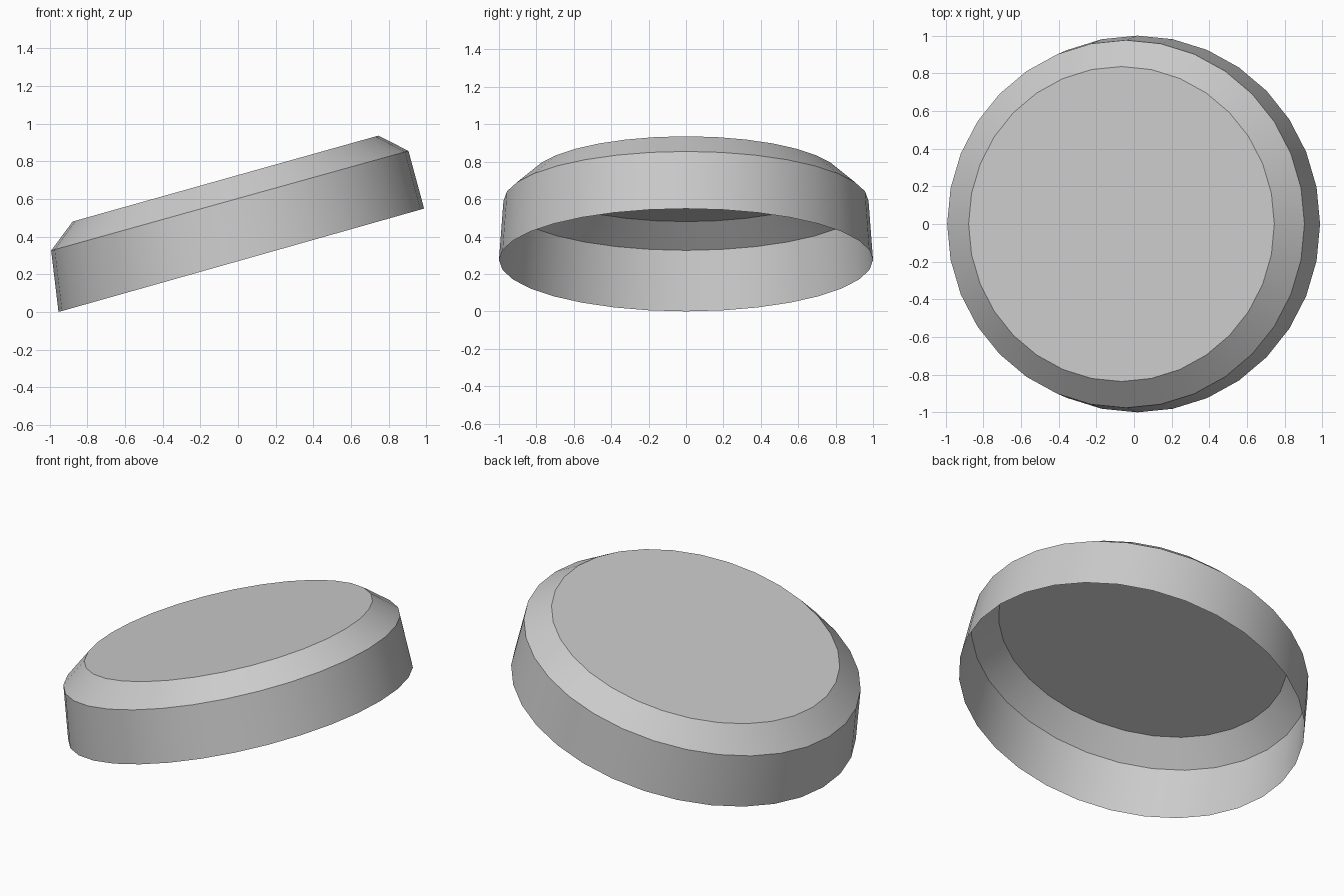
import bpy, bmesh
from math import sin, cos, pi, radians

if "Cube" in bpy.data.objects:
    bpy.data.objects.remove(bpy.data.objects["Cube"])

SIDES = 32

# Each tilted ring: left point (x, z), right point (x, z), half depth in y
RINGS = [
    ((-0.953, 0.0), (0.988, 0.549), 1.0),
    ((-0.992, 0.326), (0.905, 0.855), 0.976),
    ((-0.878, 0.480), (0.745, 0.936), 0.836),
]


def add_ring(bm, left, right, depth):
    cx, cz = (left[0] + right[0]) / 2, (left[1] + right[1]) / 2
    hx, hz = (right[0] - left[0]) / 2, (right[1] - left[1]) / 2
    verts = []
    for i in range(SIDES):
        a = 2 * pi * i / SIDES
        verts.append(bm.verts.new((cx + hx * cos(a), depth * sin(a), cz + hz * cos(a))))
    return verts


bm = bmesh.new()
rings = [add_ring(bm, *r) for r in RINGS]

# Side wall and sloped rim
for low, high in zip(rings, rings[1:]):
    for i in range(SIDES):
        j = (i + 1) % SIDES
        bm.faces.new((low[i], low[j], high[j], high[i]))

# Flat top; the underside stays open
bm.faces.new(rings[-1])

mesh = bpy.data.meshes.new("tilted_cap")
bm.to_mesh(mesh)
bm.free()
cap = bpy.data.objects.new("tilted_cap", mesh)
bpy.context.collection.objects.link(cap)

# Smooth round the sides, crisp at the rim edges
bpy.context.view_layer.objects.active = cap
cap.select_set(True)
bpy.ops.object.shade_smooth_by_angle(angle=radians(30))
